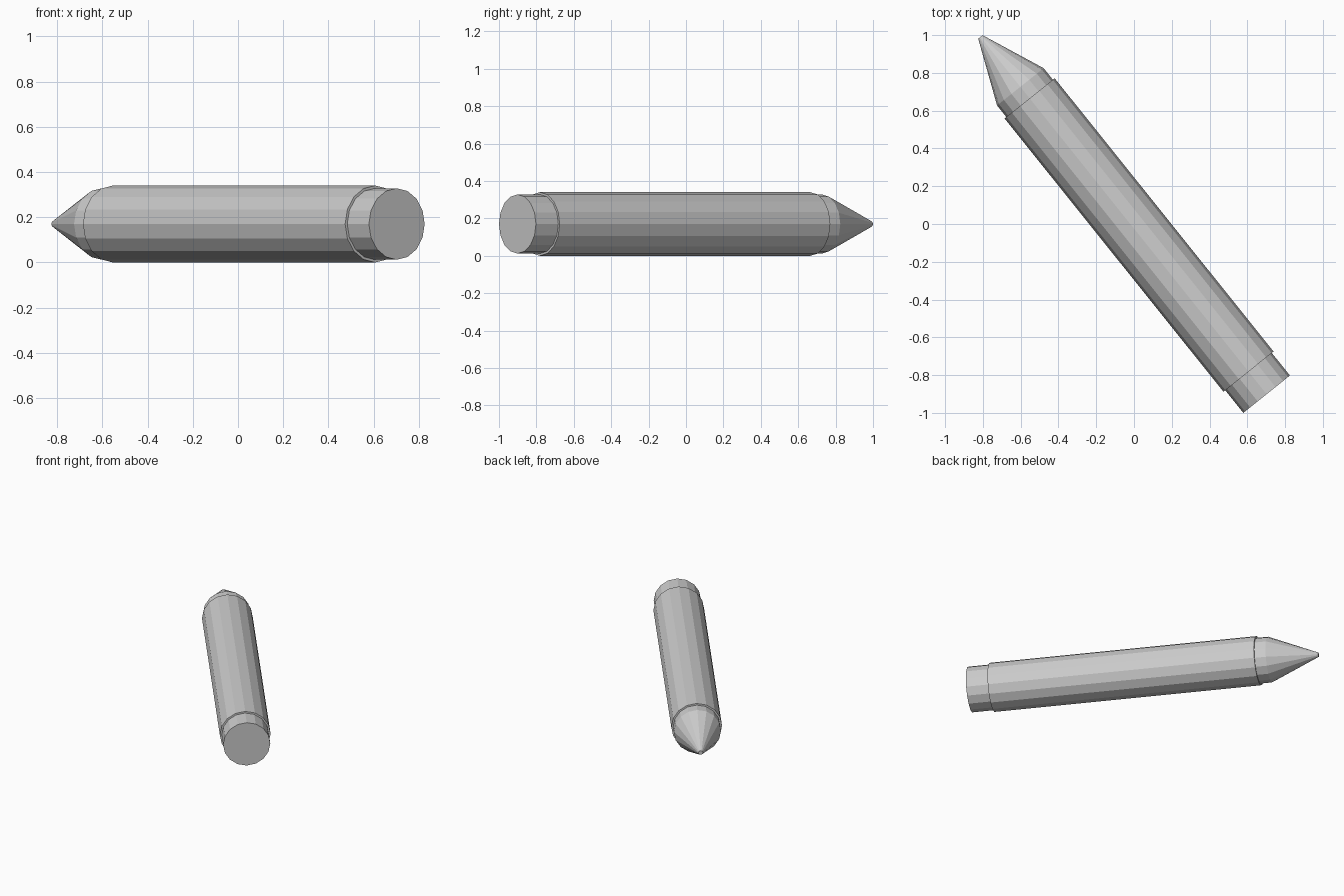
import bpy, bmesh, math
from mathutils import Matrix, Vector

if "Cube" in bpy.data.objects:
    bpy.data.objects.remove(bpy.data.objects["Cube"])

SIDES = 16
base = Vector((0.702, -0.901, 0.17))
tip = Vector((-0.813, 0.99, 0.17))
axis = (tip - base).normalized()
side = Vector((0, 0, 1)).cross(axis)
# local z runs along the stick, local x points up
frame = Matrix((Vector((0, 0, 1)), side, axis)).transposed().to_4x4()
frame.translation = base
length = (tip - base).length


def lathe(name, profile):
    """Closed faceted solid from (radius, distance along axis) pairs."""
    bm = bmesh.new()
    rings = []
    for r, h in profile:
        rings.append([bm.verts.new((r * math.cos(2 * math.pi * i / SIDES),
                                    r * math.sin(2 * math.pi * i / SIDES), h))
                      for i in range(SIDES)])
    for a, b in zip(rings, rings[1:]):
        for i in range(SIDES):
            j = (i + 1) % SIDES
            bm.faces.new((a[i], a[j], b[j], b[i]))
    bm.faces.new(rings[0][::-1])
    bm.faces.new(rings[-1])
    bmesh.ops.recalc_face_normals(bm, faces=bm.faces)
    mesh = bpy.data.meshes.new(name)
    bm.to_mesh(mesh)
    bm.free()
    obj = bpy.data.objects.new(name, mesh)
    obj.matrix_world = frame
    bpy.context.collection.objects.link(obj)
    return obj


# wax stick with a blunt conical point
lathe("wax_stick", [(0.158, 0), (0.158, 2.085), (0.015, length)])
# paper sleeve around the stick
lathe("paper_wrapper", [(0.17, 0.153), (0.17, 2.007)])
